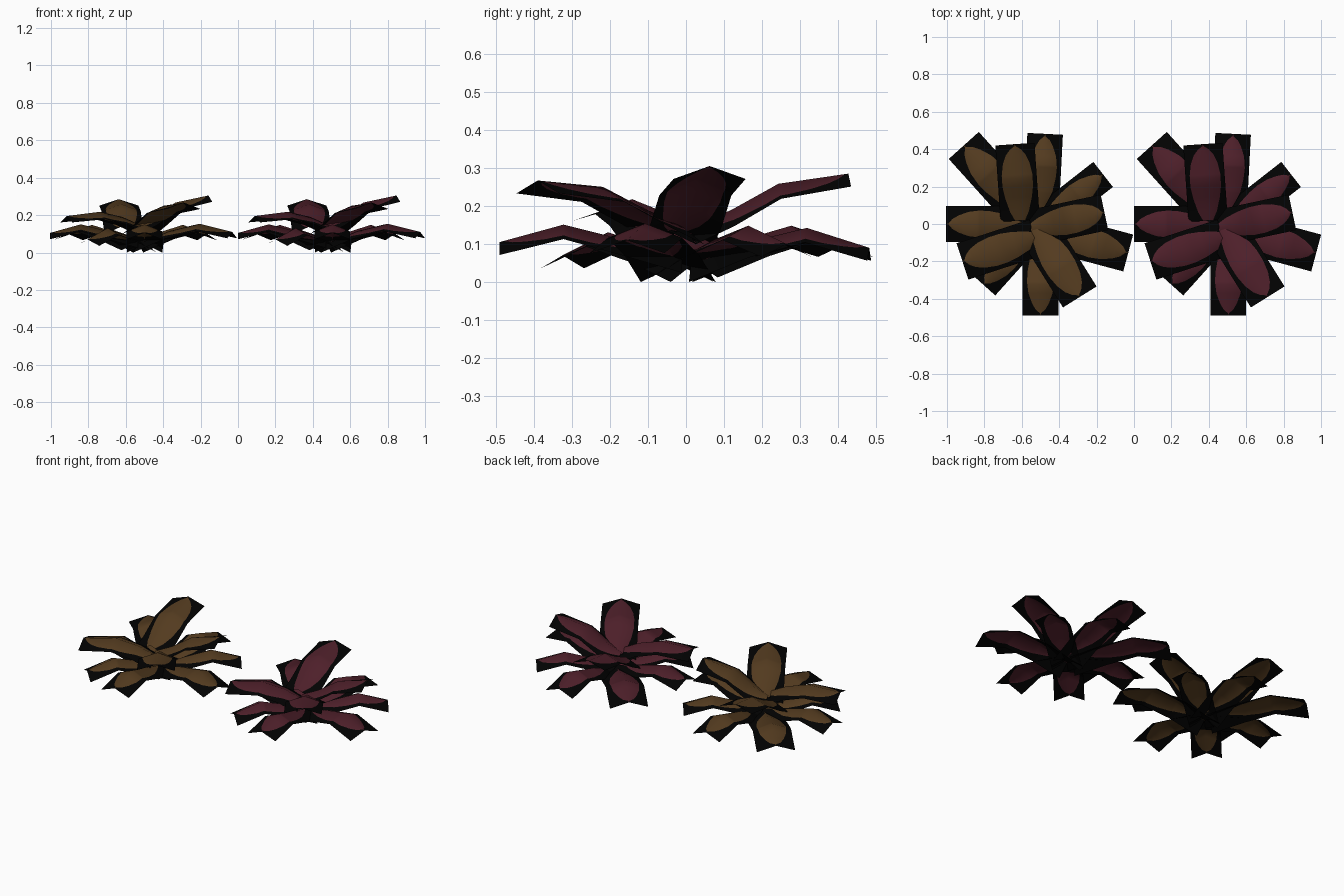
import bpy
import math

if "Cube" in bpy.data.objects:
    bpy.data.objects.remove(bpy.data.objects["Cube"])


def material(name, rgb):
    m = bpy.data.materials.new(name)
    m.diffuse_color = (*rgb, 1)
    m.use_nodes = True
    m.node_tree.nodes["Principled BSDF"].inputs["Base Color"].default_value = m.diffuse_color
    return m


black = material("black card", (0.0005, 0.0005, 0.0005))
brown = material("brown leaf", (0.088, 0.044, 0.014))
wine = material("wine leaf", (0.076, 0.014, 0.023))

# half width of the coloured leaf, as a share of the card, along the length
UPPER_OUTLINE = [(0, .25), (.12, .48), (.3, .68), (.45, .78), (.6, .78), (.75, .68),
                 (.86, .5), (.93, .28), (.975, .02), (1, .01)]
LOWER_OUTLINE = [(0, .01), (.12, .03), (.22, .3), (.35, .58), (.5, .72), (.62, .76),
                 (.75, .68), (.86, .48), (.93, .28), (.975, .02), (1, .01)]


def interp(points, t):
    for (a, va), (b, vb) in zip(points, points[1:]):
        if t <= b:
            return va + (vb - va) * (t - a) / (b - a)
    return points[-1][1]


# tip x, tip y, heading in degrees, length, tip height, card half width, is upper ring
LEAVES = [
    (.095, .420, 132, .55, .100, .108, False),
    (.368, .427, 94, .41, .285, .105, True),
    (.530, .482, 87, .47, .090, .095, False),
    (.840, .265, 38, .47, .100, .085, False),
    (.847, .062, 12, .40, .305, .097, True),
    (.974, -.155, -15, .52, .110, .102, False),
    (.715, -.390, -58, .45, .267, .106, True),
    (.505, -.490, -90, .48, .105, .095, False),
    (.200, -.325, 228, .46, .070, .085, False),
    (.088, -.200, 198, .42, .195, .102, True),
    (.001, .000, 180, .47, .105, .095, False),
]


def leaf(name, shift, spec, mat, lift):
    """Creased leaf card: black border strips with a coloured blade inside."""
    tx, ty, deg, length, tip, half, upper = spec
    dx, dy = math.cos(math.radians(deg)), math.sin(math.radians(deg))
    if upper:
        outline = UPPER_OUTLINE
        ridge = [(0, .145), (.25, .19), (.55, .13 + .45 * tip), (1, tip)]
    else:
        outline = LOWER_OUTLINE
        ridge = [(0, .046 + lift), (.33, .065 + .45 * tip), (.65, .09 + .58 * tip), (1, tip)]
    rows = sorted({t for t, _ in outline} | {t for t, _ in ridge})
    verts, faces, slots = [], [], []
    for t in rows:
        f = interp(outline, t)
        drop = .046 - .012 * t
        z = interp(ridge, t)
        for s in (-1, -f, 0, f, 1):
            back = (t - 1) * length
            verts.append((tx + shift + dx * back - dy * s * half,
                          ty + dy * back + dx * s * half,
                          z - drop * abs(s)))
    for i in range(len(rows) - 1):
        for j in range(4):
            a = i * 5 + j
            faces.append((a + 1, a + 6, a + 5, a))
            slots.append(1 if j in (1, 2) else 0)
    me = bpy.data.meshes.new(name)
    me.from_pydata(verts, [], faces)
    me.materials.append(black)
    me.materials.append(mat)
    for p, s in zip(me.polygons, slots):
        p.material_index = s
        p.use_smooth = True
    # make sure the cards face upward
    if me.polygons[0].normal.z < 0:
        me.flip_normals()
    bpy.context.collection.objects.link(bpy.data.objects.new(name, me))


# two identical plants side by side
for plant, shift, mat in (("brown_plant", -1.005, brown), ("wine_plant", 0.0, wine)):
    for n, spec in enumerate(LEAVES):
        ring = "upper" if spec[6] else "lower"
        leaf(f"{plant}_{ring}_leaf_{n + 1}", shift, spec, mat, ((n + 1) % 3) * .012)
